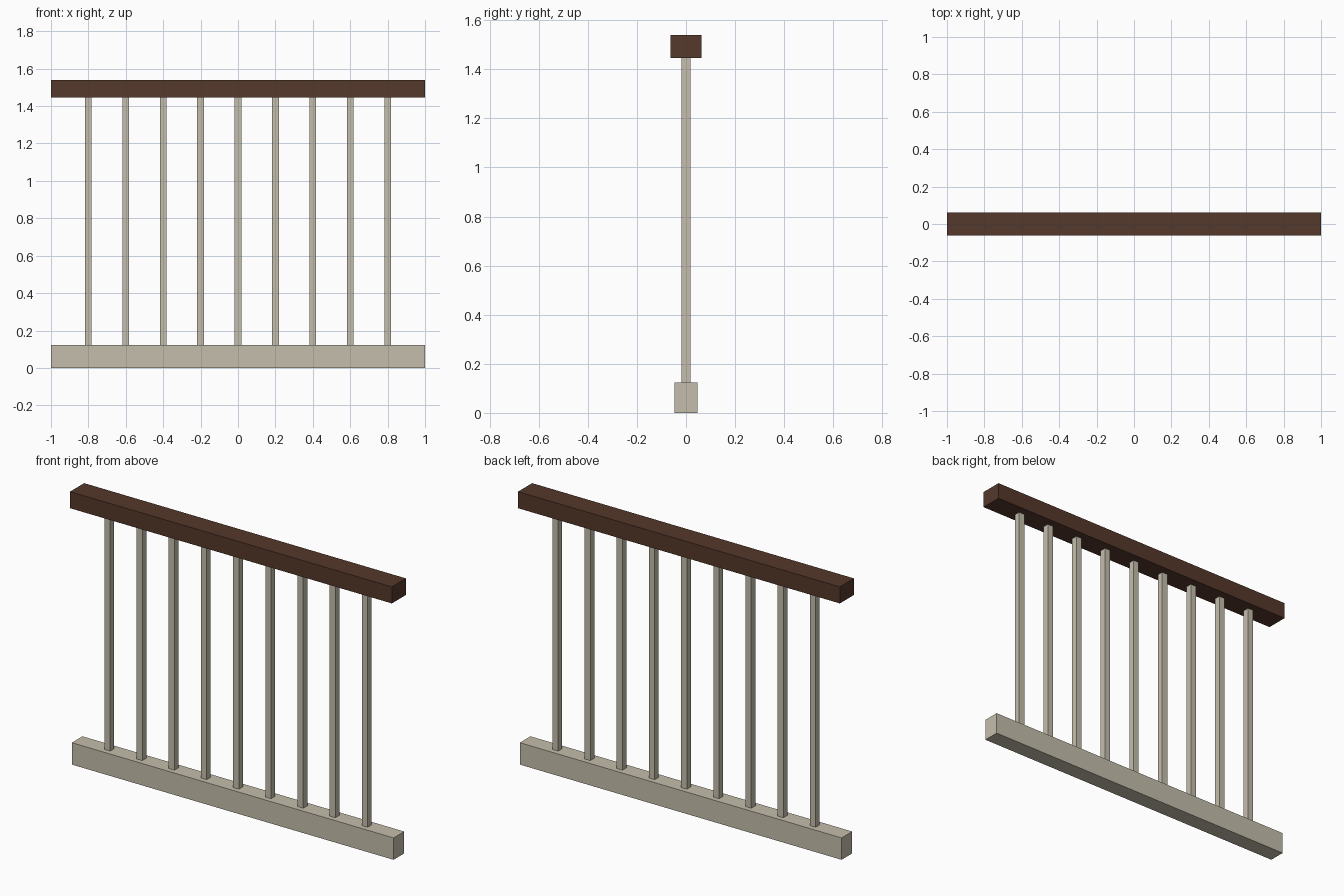
import bpy

if "Cube" in bpy.data.objects:
    bpy.data.objects.remove(bpy.data.objects["Cube"])


def material(name, rgb):
    mat = bpy.data.materials.new(name)
    mat.diffuse_color = (*rgb, 1.0)
    mat.use_nodes = True
    mat.node_tree.nodes["Principled BSDF"].inputs["Base Color"].default_value = mat.diffuse_color
    return mat


def box(name, x, z0, z1, width, depth, mat):
    """Box centred on y = 0, spanning z0 to z1."""
    bpy.ops.mesh.primitive_cube_add(size=1, location=(x, 0, (z0 + z1) / 2))
    obj = bpy.context.object
    obj.name = name
    obj.scale = (width, depth, z1 - z0)
    bpy.ops.object.transform_apply(location=False, rotation=False, scale=True)
    obj.data.materials.append(mat)
    return obj


cream = material("cream_paint", (0.56, 0.515, 0.415))
brown = material("dark_brown_wood", (0.09, 0.04, 0.024))

BASE_TOP, RAIL_BOTTOM, RAIL_TOP = 0.123, 1.446, 1.539

# Bottom rail and handrail
box("bottom_rail", 0, 0, BASE_TOP, 2.0, 0.094, cream)
box("handrail", 0, RAIL_BOTTOM, RAIL_TOP, 2.0, 0.125, brown)

# Nine evenly spaced square balusters
for i in range(9):
    box(f"baluster_{i + 1}", (i - 4) * 0.2, BASE_TOP, RAIL_BOTTOM, 0.036, 0.036, cream)
